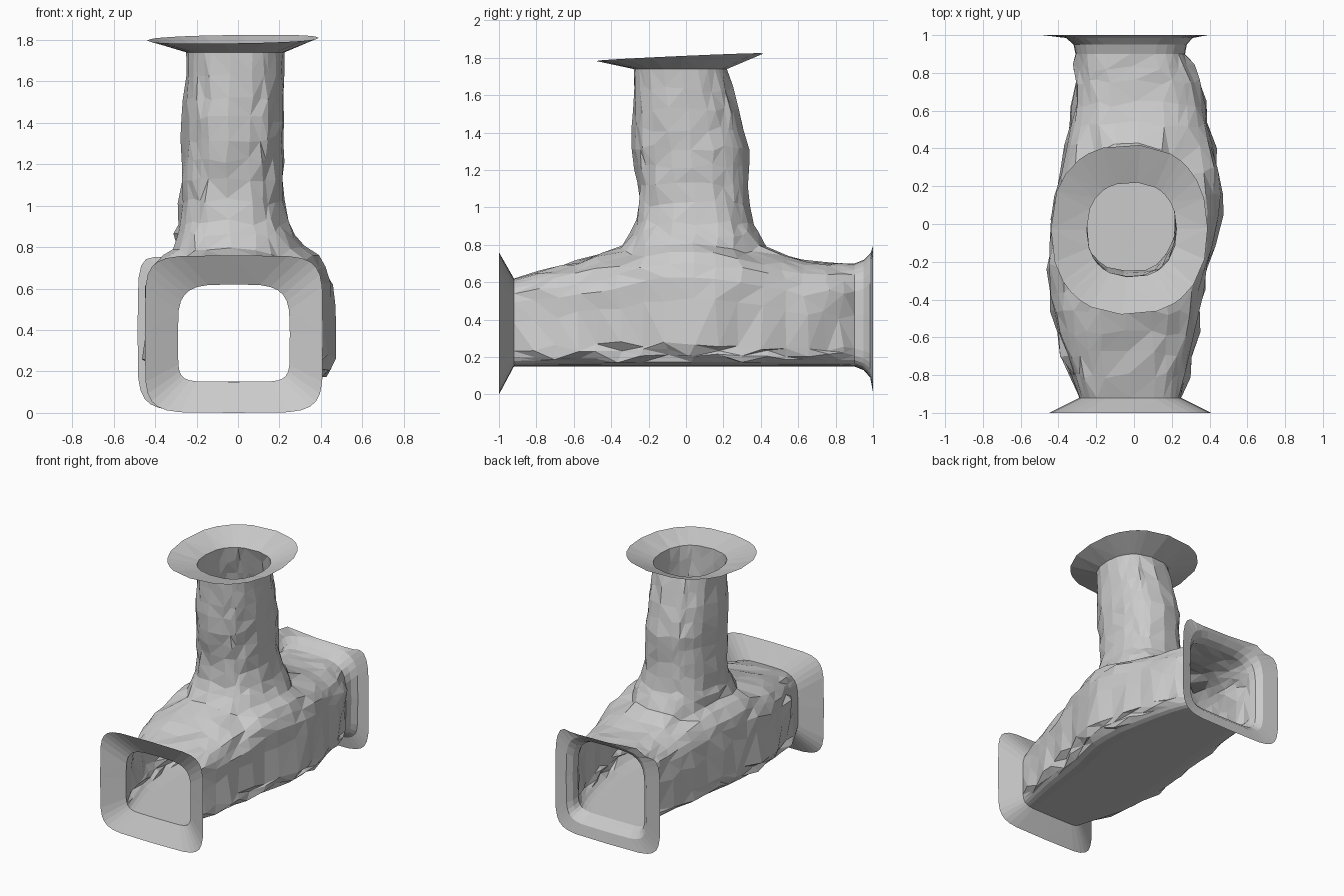
import bpy, bmesh, math, random
from mathutils import Vector

random.seed(4)
cube = bpy.data.objects.get("Cube")
if cube:
    bpy.data.objects.remove(cube, do_unlink=True)

rock = bpy.data.materials.new("rock_grey")
rock.use_nodes = True
rock.diffuse_color = (0.6, 0.6, 0.6, 1)
bsdf = rock.node_tree.nodes["Principled BSDF"]
bsdf.inputs["Base Color"].default_value = (0.6, 0.6, 0.6, 1)
bsdf.inputs["Roughness"].default_value = 0.9

SIDES = 28     # points around the tunnel
HALF = 3       # half width of the shaft hole, in columns


def sample(keys, t):
    """Interpolate a table whose first column is the position."""
    for a, b in zip(keys, keys[1:]):
        if t <= b[0]:
            f = max(0, (t - a[0]) / (b[0] - a[0]))
            return [p + (q - p) * f for p, q in zip(a[1:], b[1:])]
    return keys[-1][1:]


def rounded(angle, low_u, high_u, low_v, high_v, n_low, n_high):
    """Point on a rounded box outline, with its own power below and above."""
    c, s = math.cos(angle), math.sin(angle)
    p = 2 / (n_high if s > 0 else n_low)
    u = math.copysign(abs(c) ** p, c)
    v = math.copysign(abs(s) ** p, s)
    return ((low_u + high_u) / 2 + u * (high_u - low_u) / 2,
            (low_v + high_v) / 2 + v * (high_v - low_v) / 2)


def finish(bm, name):
    bmesh.ops.triangulate(bm, faces=bm.faces[:], quad_method='SHORT_EDGE')
    mesh = bpy.data.meshes.new(name)
    bm.to_mesh(mesh)
    bm.free()
    mesh.materials.append(rock)
    obj = bpy.data.objects.new(name, mesh)
    bpy.context.collection.objects.link(obj)
    return obj


def skin(bm, a, b):
    n = len(a)
    for i in range(n):
        j = (i + 1) % n
        bm.faces.new((a[i], a[j], b[j], b[i]))


def flange(name, rings):
    bm = bmesh.new()
    loops = [[bm.verts.new(p) for p in ring] for ring in rings]
    for a, b in zip(loops, loops[1:]):
        skin(bm, a, b)
    return finish(bm, name)


def tunnel_ring(y, xl, xr, top, bottom, n_low=6, n_high=2.7):
    ring = []
    for i in range(SIDES):
        x, z = rounded(math.tau * i / SIDES, xl, xr, bottom, top, n_low, n_high)
        ring.append(Vector((x, y, z)))
    return ring


# Tunnel profile: y, right side, left side, roof
PROFILE = [(-0.92, -0.29, 0.25, 0.62), (-0.6, -0.41, 0.33, 0.71),
           (-0.4, -0.44, 0.36, 0.78), (-0.2, -0.45, 0.40, 0.85),
           (0, -0.44, 0.46, 0.87), (0.25, -0.39, 0.46, 0.85),
           (0.42, -0.36, 0.42, 0.79), (0.6, -0.33, 0.38, 0.72),
           (0.8, -0.31, 0.32, 0.70), (0.9, -0.31, 0.27, 0.70)]
hole_rows = [-0.36 + 0.13 * i for i in range(7)]
stations = [-0.92, -0.8, -0.69, -0.58, -0.47] + hole_rows + [0.53, 0.64, 0.75, 0.83, 0.9]
first, last = 5, 11
rings = []
for y in stations:
    xl, xr, top = sample(PROFILE, y)
    power = 2.6 + 2.5 * max(0, abs(y) - 0.4)
    ring = tunnel_ring(y, xl, xr, top, 0.15, 7, power)
    for p in ring:
        # rough rock walls, flat floor
        if p.z > 0.19 and abs(y) < 0.9:
            wall = 0.022 if p.z < 0.55 else 0.01
            p.x += random.uniform(-wall, wall)
            p.y += random.uniform(-0.02, 0.02)
            p.z += random.uniform(-wall, wall)
    rings.append(ring)

# Round off the hole edge in the roof
crown = SIDES // 4
lo, hi = crown - HALF, crown + HALF
edge = [(first, c) for c in range(lo, hi)]
edge += [(r, hi) for r in range(first, last)]
edge += [(last, c) for c in range(hi, lo, -1)]
edge += [(r, lo) for r in range(last, first, -1)]
centre = Vector((-0.01, 0.03))
for r, c in edge:
    p = rings[r][c]
    d = Vector((p.x, p.y)) - centre
    reach = math.hypot(d.x / 0.33, d.y / 0.41)
    if reach > 1:
        p.x, p.y = centre.x + d.x / reach, centre.y + d.y / reach
        p.z += 0.04 * (reach - 1)

# Tunnel and shaft, joined at the hole
bm = bmesh.new()
grid = [[bm.verts.new(p) for p in ring] for ring in rings]
for r in range(len(grid) - 1):
    for c in range(SIDES):
        if first <= r < last and lo <= c < hi:
            continue
        d = (c + 1) % SIDES
        bm.faces.new((grid[r][c], grid[r][d], grid[r + 1][d], grid[r + 1][c]))

# Shaft profile: z, right, left, front, back
SHAFT = [(0.86, -0.31, 0.28, -0.30, 0.39), (0.92, -0.29, 0.25, -0.27, 0.36),
         (1.05, -0.28, 0.22, -0.25, 0.33), (1.32, -0.27, 0.22, -0.285, 0.335),
         (1.5, -0.26, 0.22, -0.285, 0.29), (1.74, -0.25, 0.225, -0.28, 0.22)]
angles = [math.atan2((rings[r][c].y - centre.y) / 0.41,
                     (rings[r][c].x - centre.x) / 0.33) for r, c in edge]
loop = [grid[r][c] for r, c in edge]
for z in (0.86, 0.92, 1.02, 1.12, 1.22, 1.32, 1.42, 1.52, 1.63, 1.74):
    xl, xr, yl, yr = sample(SHAFT, z)
    ring = []
    for a in angles:
        x, y = rounded(a, xl, xr, yl, yr, 2.3, 2.3)
        jit = 0 if z > 1.7 else 0.009
        ring.append(Vector((x + random.uniform(-jit, jit),
                            y + random.uniform(-jit, jit),
                            z + random.uniform(-jit, jit) * 2)))
    new = [bm.verts.new(p) for p in ring]
    skin(bm, loop, new)
    loop, shaft_top = new, ring
bmesh.ops.recalc_face_normals(bm, faces=bm.faces[:])
finish(bm, "tunnel_and_shaft")

# Tilted rim round the shaft mouth
rim = []
for a in angles:
    x, y = rounded(a, -0.44, 0.39, -0.48, 0.42, 2.3, 2.3)
    rim.append(Vector((x, y, 1.805 + 0.015 * x + 0.045 * y)))
flange("shaft_rim", [shaft_top, rim])

# Square rim round the front mouth
flange("front_rim", [rings[0], tunnel_ring(-1, -0.45, 0.41, 0.76, 0, 6, 6)])

# Flared, wavy rim round the back mouth
flare = [rings[-1],
         tunnel_ring(0.95, -0.32, 0.28, 0.72, 0.13, 7, 4),
         tunnel_ring(0.985, -0.36, 0.31, 0.755, 0.09, 6, 4.5),
         tunnel_ring(1, -0.485, 0.39, 0.80, 0.01, 6, 5)]
for p in flare[-1]:
    if p.z > 0.6:
        p.z += 0.03 * math.sin(p.x * 22)
flange("back_rim", flare)
